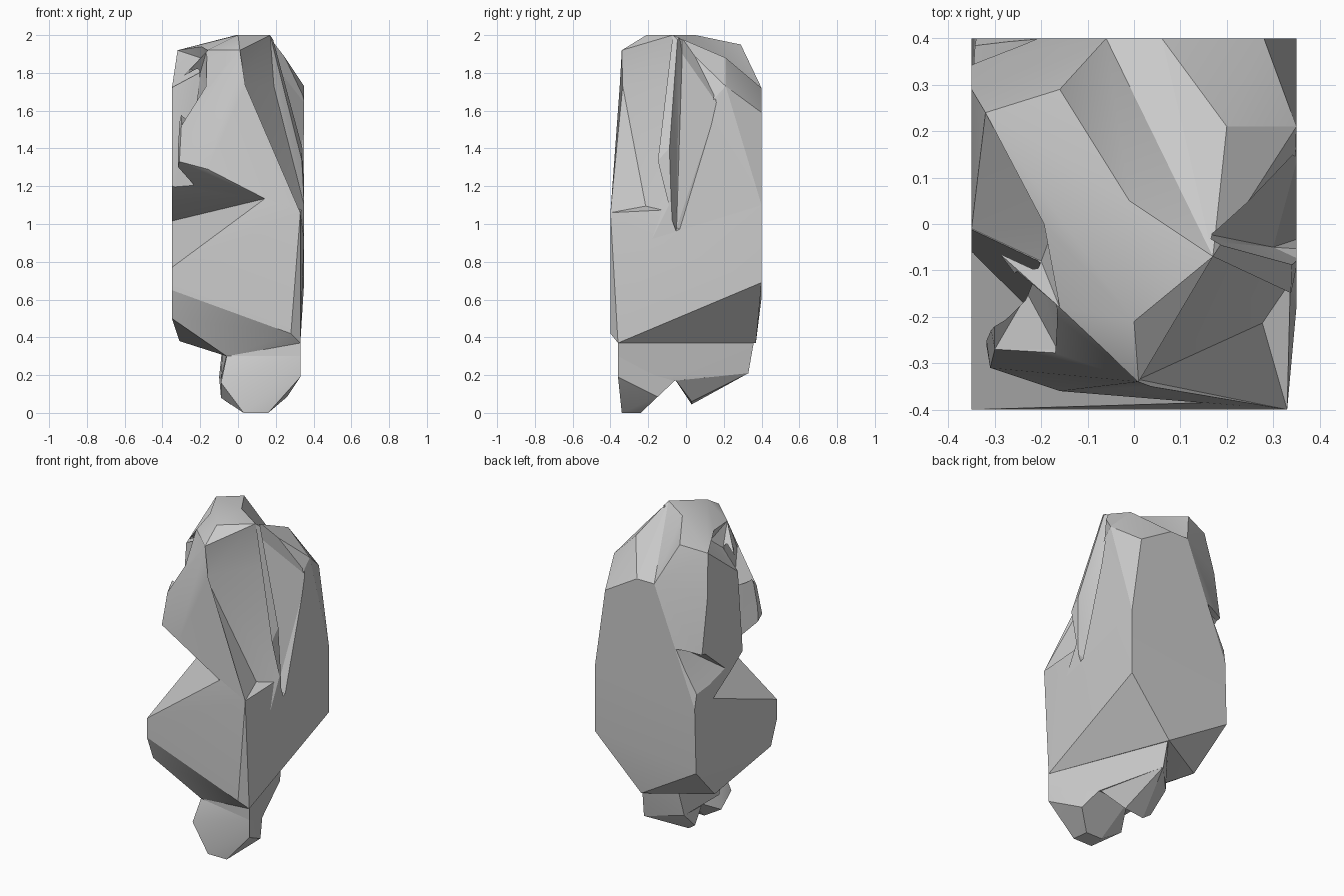
import bpy
import bmesh
import math

default_cube = bpy.data.objects.get("Cube")
if default_cube:
    bpy.data.objects.remove(default_cube, do_unlink=True)

# One plain stone colour
stone = bpy.data.materials.new("stone_grey")
stone.use_nodes = True
STONE_COLOUR = (0.6, 0.6, 0.6, 1)
stone.diffuse_color = STONE_COLOUR
stone.node_tree.nodes["Principled BSDF"].inputs["Base Color"].default_value = STONE_COLOUR


def chunk(name, corners):
    """Make a faceted stone chunk: the convex hull around a few corners."""
    bm = bmesh.new()
    for corner in corners:
        bm.verts.new(corner)
    result = bmesh.ops.convex_hull(bm, input=bm.verts)
    loose = {g for g in result["geom_interior"] + result["geom_unused"]
             if isinstance(g, bmesh.types.BMVert)}
    bmesh.ops.delete(bm, geom=list(loose), context="VERTS")
    bmesh.ops.recalc_face_normals(bm, faces=bm.faces)
    mesh = bpy.data.meshes.new(name)
    bm.to_mesh(mesh)
    bm.free()
    mesh.materials.append(stone)
    obj = bpy.data.objects.new(name, mesh)
    bpy.context.collection.objects.link(obj)
    return obj


def select_only(obj):
    bpy.ops.object.select_all(action="DESELECT")
    obj.select_set(True)
    bpy.context.view_layer.objects.active = obj


def carve(obj, cutter):
    """Cut one chunk out of another."""
    select_only(obj)
    modifier = obj.modifiers.new("carve", "BOOLEAN")
    modifier.operation = "DIFFERENCE"
    modifier.solver = "EXACT"
    modifier.object = cutter
    bpy.ops.object.modifier_apply(modifier=modifier.name)


# Upper block, overhanging the waist on the -x side
upper_block = chunk("upper_block", [
    # crown
    (.17, -.07, 2), (0, -.21, 2), (-.01, .05, 2),
    (.01, -.34, 1.92), (-.16, -.18, 1.92), (-.32, .24, 1.92), (-.16, .29, 1.95),
    # shoulders
    (-.16, -.27, 1.72), (-.35, -.01, 1.72), (-.3, -.27, 1.52), (-.35, .29, 1.65),
    (.2, .21, 1.88), (.35, .21, 1.73), (.28, .4, 1.59),
    (.06, .4, 1.72), (-.06, .4, 1.72), (.35, .02, 1.35),
    # overhang lip and waist
    (-.31, -.31, 1.33), (-.16, -.36, 1.29), (.15, -.385, 1.13),
    (-.35, -.07, 1.21), (-.35, .06, 1.12), (-.1, -.05, 1.08), (-.35, .24, 1.01),
    (-.35, .34, 1.34), (-.21, .39, 1.35), (-.34, .4, 1.01),
    (.33, -.4, 1.06), (.35, -.18, .92), (.35, .4, 1.1),
])

# Lower block, with a sloping shelf below the overhang
lower_block = chunk("lower_block", [
    # shelf and upper rim
    (.15, -.385, 1.14), (-.35, -.4, .77), (-.35, .24, 1.02), (-.34, .4, 1.01),
    (.33, -.4, 1.06), (.35, -.18, .92), (.35, .4, 1.1),
    # underside, rising towards the back
    (-.35, -.4, .65), (-.35, -.34, .5), (.28, -.4, .42),
    (.33, -.36, .37), (-.06, -.28, .3), (-.31, .16, .38),
    (.05, .37, .37), (.35, .4, .69), (-.35, .4, .61),
])

# Foot: a wedge under the body with a front toe and a rear nub
foot_wedge = chunk("foot_wedge", [
    (.33, -.36, .38), (.33, -.36, .19), (.05, .36, .38), (.06, .33, .21),
    (-.06, -.28, .31), (-.09, -.2, .18), (-.1, .16, .19), (-.08, .2, .38),
    (.21, -.06, .17), (0, -.06, .17),
])
front_toe = chunk("front_toe", [
    (.33, -.36, .3), (.33, -.36, .19), (.16, -.34, 0), (.03, -.34, 0),
    (.15, -.24, 0), (.04, -.24, 0), (-.09, -.32, .16), (-.09, -.22, .08),
    (.26, -.15, .085), (.21, -.06, .17), (0, -.06, .17), (-.06, -.28, .3),
])
rear_nub = chunk("rear_nub", [
    (.09, .03, .06), (-.04, .03, .045), (-.09, .04, .08), (-.1, .16, .19),
    (-.08, -.04, .17), (.21, -.06, .18), (.06, .33, .21), (0, .1, .3),
])

# Narrow cleft down the +x side, flaring towards the back
cleft = chunk("cleft_cutter", [
    (.15, -.02, 1.9), (.19, -.04, 1.73), (.3, -.05, .98),
    (.19, -.05, 2.1), (.2, -.02, 2.1), (.45, -.12, 1.1),
    (.45, -.06, .93), (.36, -.03, .97), (.36, .02, 1.35), (.36, .17, 1.63),
])
# Hollowed facet on the front corner beside the cleft
corner_dent = chunk("corner_dent_cutter", [
    (.01, -.34, 1.92), (.01, -.335, 1.73), (.33, -.4, 1.06), (.17, -.07, 2),
    (.19, -.04, 1.73), (.35, -.09, 1.1), (.35, -.18, .92), (.5, -.6, 1.8),
])
# Chipped hollow at the top of the -x side
hollow = chunk("hollow_cutter", [
    (-.17, 0, 1.87), (-.32, .24, 1.92), (-.35, -.01, 1.72), (-.2, -.08, 1.8),
    (-.16, -.18, 1.92), (-.45, -.05, 2.1), (-.25, 0, 2.1),
])
# Step above the front chip
chip_step = chunk("chip_step_cutter", [
    (-.165, -.18, 1.92), (-.165, -.27, 1.72), (-.3, -.27, 1.52),
    (-.23, -.15, 1.55), (-.2, -.08, 1.8), (-.5, -.2, 1.9), (-.3, -.5, 1.95),
])
# Upright crevice behind the front chip
crevice = chunk("crevice_cutter", [
    (-.2, -.08, 1.83), (-.23, -.15, 1.78), (-.24, -.19, 1.1),
    (-.37, 0, 1.74), (-.37, -.06, 1.1), (-.37, -.32, 1.1), (-.37, -.25, 1.75),
])
# Sloping valley down the back of the crown
valley = chunk("valley_cutter", [
    (.17, -.07, 2), (-.01, .05, 2), (.06, .4, 1.72), (-.06, .4, 1.72),
    (-.16, .29, 1.95), (.2, .21, 1.88), (0, .45, 2.1),
])
# Small notch in the back corner of the waist
back_notch = chunk("back_notch_cutter", [
    (-.21, .36, 1.35), (-.21, .45, 1.35), (-.38, .45, 1.34), (-.38, .3, 1.32),
    (-.38, .06, 1.12), (-.38, .45, 1.01),
])

for block in (upper_block, lower_block):
    carve(block, cleft)
for cutter in (corner_dent, hollow, chip_step, crevice, valley, back_notch):
    carve(upper_block, cutter)
for cutter in (cleft, corner_dent, hollow, chip_step, crevice, valley, back_notch):
    bpy.data.objects.remove(cutter, do_unlink=True)

# Soften only the shallow facets
for part in (upper_block, lower_block, foot_wedge, front_toe, rear_nub):
    select_only(part)
    bpy.ops.object.shade_smooth_by_angle(angle=math.radians(20))
